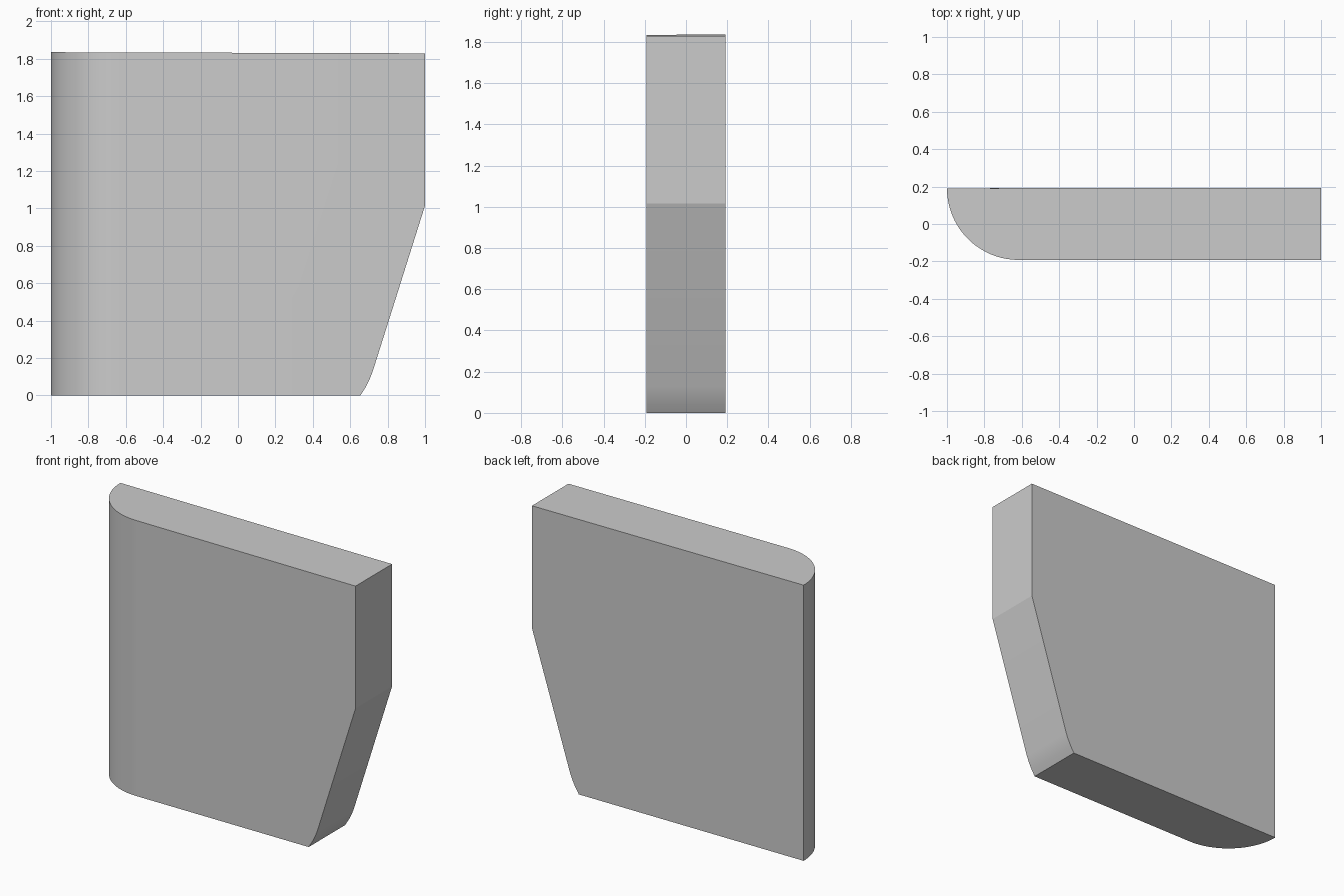
import bpy
import bmesh

if "Cube" in bpy.data.objects:
    bpy.data.objects.remove(bpy.data.objects["Cube"])

HALF_DEPTH = 0.192

# Front outline (x, z): slanted right side easing into the base
OUTLINE = [(-1, 0), (0.655, 0), (0.680, 0.04), (0.702, 0.083), (0.719, 0.125),
           (1, 1.015), (1, 1.829), (-1, 1.835)]

bm = bmesh.new()
front = bm.faces.new([bm.verts.new((x, -HALF_DEPTH, z)) for x, z in OUTLINE])
extruded = bmesh.ops.extrude_face_region(bm, geom=[front], use_keep_orig=True)
back_verts = [g for g in extruded["geom"] if isinstance(g, bmesh.types.BMVert)]
bmesh.ops.translate(bm, verts=back_verts, vec=(0, 2 * HALF_DEPTH, 0))
bmesh.ops.recalc_face_normals(bm, faces=bm.faces)

# Round the front left upright across the full depth
corner = [e for e in bm.edges
          if all(v.co.x < -0.99 and v.co.y < 0 for v in e.verts)]
bmesh.ops.bevel(bm, geom=corner, offset=2 * HALF_DEPTH - 0.001, segments=20,
                profile=0.5, affect='EDGES')
bmesh.ops.remove_doubles(bm, verts=bm.verts, dist=0.002)
bmesh.ops.recalc_face_normals(bm, faces=bm.faces)

mesh = bpy.data.meshes.new("panel")
bm.to_mesh(mesh)
bm.free()
panel = bpy.data.objects.new("panel", mesh)
bpy.context.collection.objects.link(panel)

# Smooth the curves, keep the corners crisp
bpy.context.view_layer.objects.active = panel
panel.select_set(True)
bpy.ops.object.shade_smooth_by_angle(angle=0.26)
